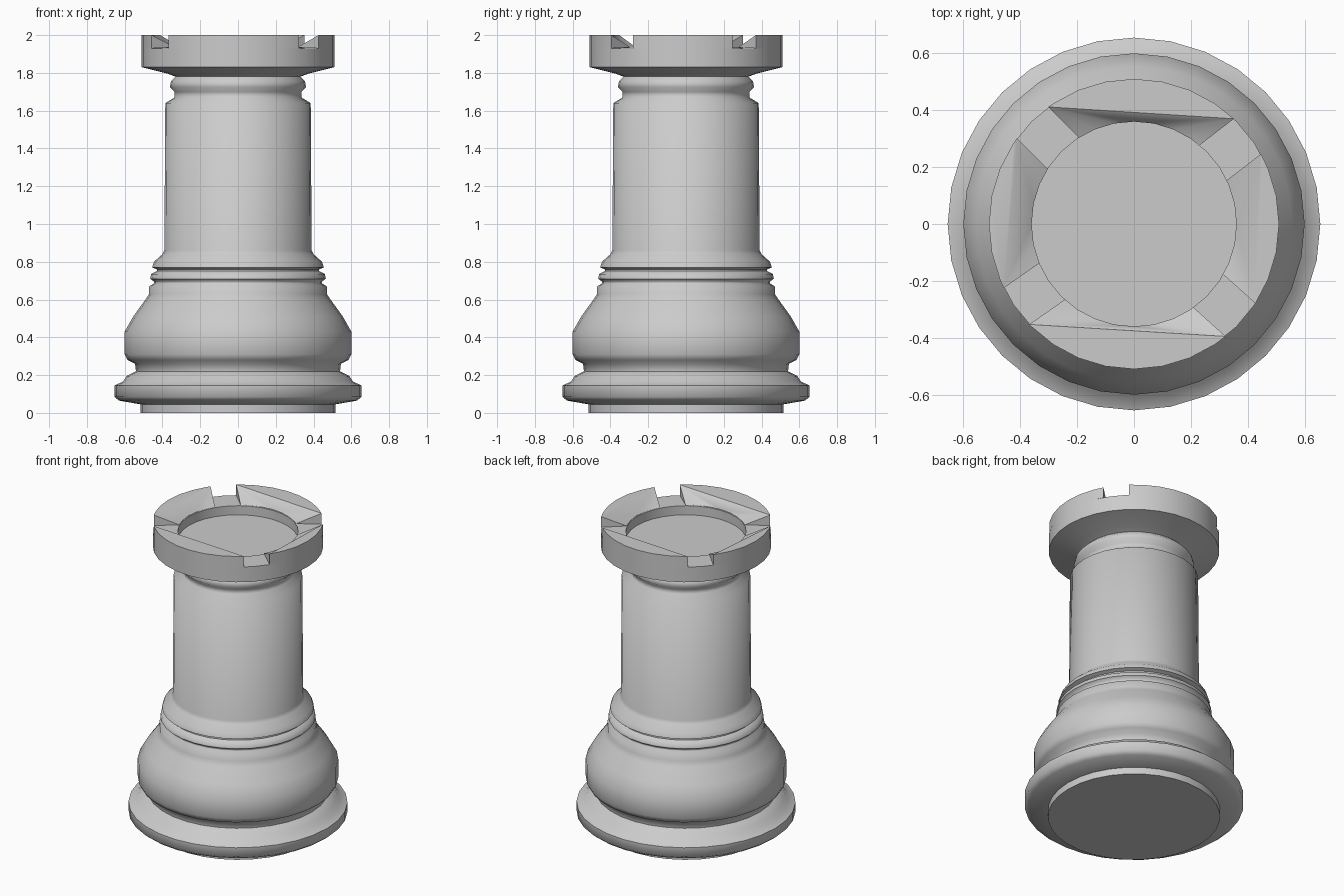
import bpy, bmesh
from math import sin, cos, radians, asin, ceil, floor, pi

if "Cube" in bpy.data.objects:
    bpy.data.objects.remove(bpy.data.objects["Cube"])

SIDES = 32
R_OUT, R_IN = 0.51, 0.36
Z_TOP, Z_NOTCH, Z_WELL = 2.0, 1.93, 1.87


def finish(name, bm, angle):
    bmesh.ops.recalc_face_normals(bm, faces=bm.faces)
    mesh = bpy.data.meshes.new(name)
    bm.to_mesh(mesh)
    bm.free()
    ob = bpy.data.objects.new(name, mesh)
    bpy.context.collection.objects.link(ob)
    bpy.ops.object.select_all(action='DESELECT')
    ob.select_set(True)
    bpy.context.view_layer.objects.active = ob
    bpy.ops.object.shade_smooth_by_angle(angle=radians(angle))
    return ob


# Turned body: base, collars, shaft, flared head and the sunken well on top
profile = [
    (0.515, 0), (0.515, 0.045), (0.63, 0.065), (0.655, 0.085), (0.655, 0.145),
    (0.61, 0.165), (0.59, 0.195), (0.54, 0.22), (0.545, 0.26), (0.585, 0.28),
    (0.6, 0.31), (0.6, 0.43), (0.555, 0.51), (0.49, 0.6), (0.47, 0.63),
    (0.47, 0.67), (0.445, 0.685), (0.445, 0.695), (0.465, 0.71), (0.46, 0.735),
    (0.43, 0.75), (0.43, 0.76), (0.455, 0.77), (0.445, 0.8), (0.4, 0.84),
    (0.39, 0.86), (0.385, 1.64), (0.335, 1.67), (0.335, 1.7), (0.36, 1.725),
    (0.355, 1.755), (0.33, 1.78), (0.37, 1.795), (R_OUT, 1.83),
    (R_OUT, Z_NOTCH), (R_IN, Z_NOTCH), (R_IN, Z_WELL)]

bm = bmesh.new()
rings = [[bm.verts.new((r * cos(2 * pi * i / SIDES), r * sin(2 * pi * i / SIDES), z))
          for i in range(SIDES)] for r, z in profile]
for a, b in zip(rings, rings[1:]):
    for i in range(SIDES):
        j = (i + 1) % SIDES
        bm.faces.new((a[i], a[j], b[j], b[i]))
bm.faces.new(rings[0][::-1])
bm.faces.new(rings[-1])
finish("tower_body", bm, 60)


# Battlements: four raised arcs between the notches, sloping in to the well
def arc(r, start, end):
    step = 360 / SIDES
    inner = [k * step for k in range(ceil(start / step), floor(end / step) + 1)]
    angles = [start] + [a for a in inner if start + 1 < a < end - 1] + [end]
    return [(r * cos(radians(a)), r * sin(radians(a))) for a in angles]


notches = [37.7, 135, 215, 318]
half = 0.078
out_gap = asin(half / R_OUT) * 180 / pi
in_gap = asin(half / R_IN) * 180 / pi
for n, start in enumerate(notches):
    end = notches[(n + 1) % 4] + (360 if n == 3 else 0)
    bm = bmesh.new()
    outer = arc(R_OUT, start + out_gap, end - out_gap)
    inside = arc(R_IN, start + in_gap, end - in_gap)
    top = [bm.verts.new((x, y, Z_TOP)) for x, y in outer]
    low = [bm.verts.new((x, y, Z_NOTCH)) for x, y in outer]
    lip = [bm.verts.new((x, y, Z_NOTCH + 0.005)) for x, y in inside]
    for i in range(len(top) - 1):
        bm.faces.new((low[i], low[i + 1], top[i + 1], top[i]))
    bm.faces.new(top)
    mid = len(lip) // 2
    for i in range(len(lip) - 1):
        bm.faces.new((lip[i + 1], lip[i], top[0] if i < mid else top[-1]))
    bm.faces.new((top[0], top[-1], lip[mid]))
    bm.faces.new((low[0], top[0], lip[0]))
    bm.faces.new((low[-1], lip[-1], top[-1]))
    finish("battlement_%d" % (n + 1), bm, 40)
